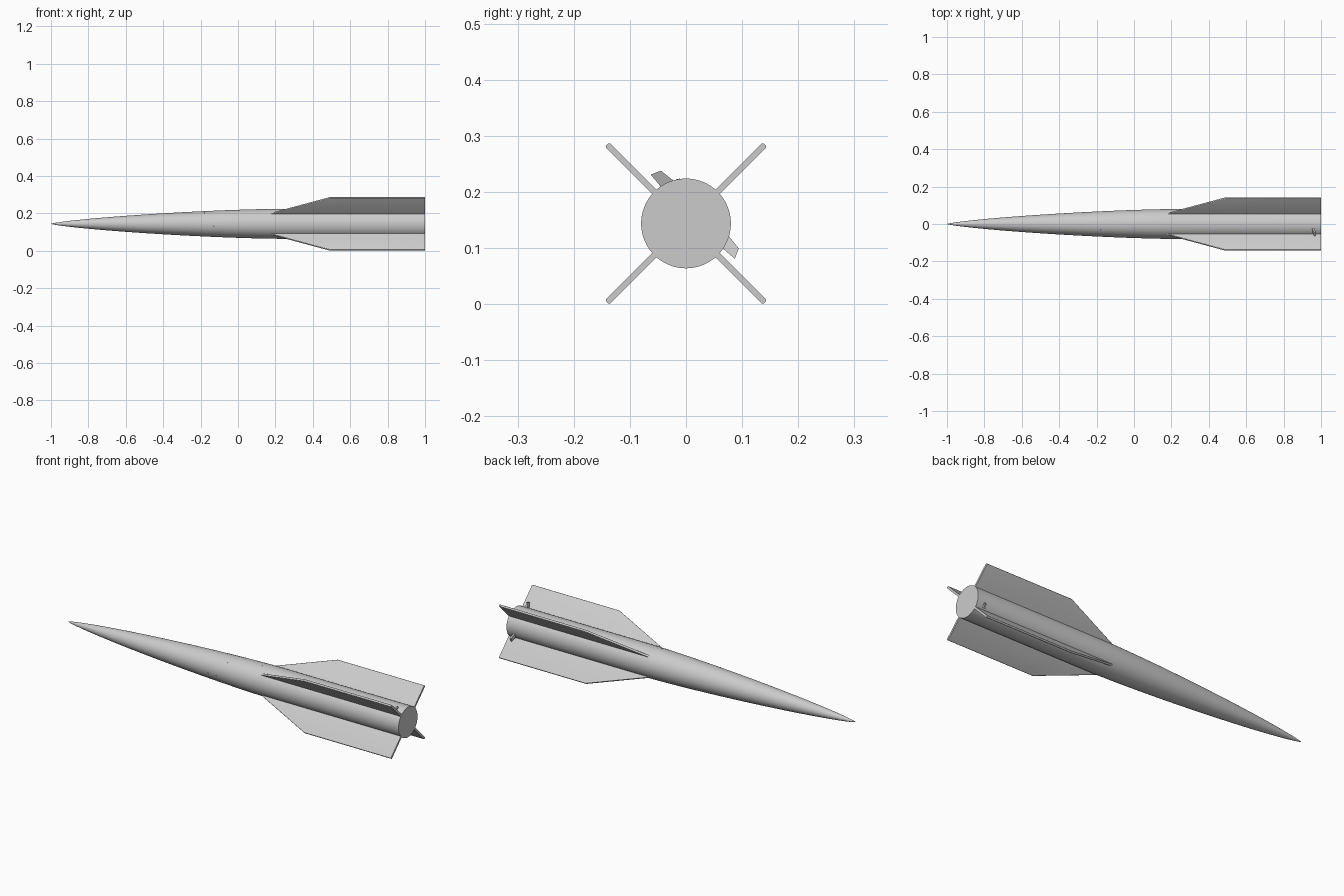
import bpy, bmesh, math
from mathutils import Matrix, Vector

cube = bpy.data.objects.get("Cube")
if cube:
    bpy.data.objects.remove(cube, do_unlink=True)

AXIS_Z = 0.144
RADIUS = 0.08
NOSE_LENGTH = 1.22
SIDES = 64

grey = bpy.data.materials.new("light grey")
grey.use_nodes = True
grey.diffuse_color = (0.6, 0.6, 0.6, 1)
grey.node_tree.nodes["Principled BSDF"].inputs["Base Color"].default_value = (0.6, 0.6, 0.6, 1)


def finish(bm, name, smooth=True):
    bmesh.ops.recalc_face_normals(bm, faces=bm.faces)
    mesh = bpy.data.meshes.new(name)
    bm.to_mesh(mesh)
    bm.free()
    mesh.materials.append(grey)
    obj = bpy.data.objects.new(name, mesh)
    bpy.context.collection.objects.link(obj)
    if smooth:
        bpy.ops.object.select_all(action='DESELECT')
        obj.select_set(True)
        bpy.context.view_layer.objects.active = obj
        bpy.ops.object.shade_smooth_by_angle(angle=math.radians(35))
    return obj


def hull_radius(x):
    """Slender curved nose running into a straight cylinder."""
    t = min(max((x + 1) / NOSE_LENGTH, 0), 1)
    a = math.acos(1 - 2 * t)
    return RADIUS * math.sqrt(max(a - math.sin(2 * a) / 2, 0) / math.pi)


# Fuselage: revolved profile with a flat tail
bm = bmesh.new()
stations = [-1 + NOSE_LENGTH * (i / 40) ** 1.6 for i in range(1, 41)] + [1]
rings = []
for x in stations:
    r = hull_radius(x)
    rings.append([bm.verts.new((x, r * math.cos(k * math.tau / SIDES),
                                AXIS_Z + r * math.sin(k * math.tau / SIDES)))
                  for k in range(SIDES)])
tip = bm.verts.new((-1, 0, AXIS_Z))
for k in range(SIDES):
    n = (k + 1) % SIDES
    bm.faces.new((tip, rings[0][k], rings[0][n]))
    for a, b in zip(rings, rings[1:]):
        bm.faces.new((a[k], b[k], b[n], a[n]))
bm.faces.new(rings[-1])
finish(bm, "fuselage")

# Four tail fins with rounded outer edges
OUTLINE = [(0.14, 0.066), (0.49, 0.199), (1, 0.199), (1, 0.06), (0.14, 0.06)]
THICK = 0.011
for i, name in enumerate(["back_upper_fin", "front_upper_fin", "front_lower_fin", "back_lower_fin"]):
    bm = bmesh.new()
    face = bm.faces.new([bm.verts.new((x, r, -THICK / 2)) for x, r in OUTLINE])
    ext = bmesh.ops.extrude_face_region(bm, geom=[face])
    bmesh.ops.translate(bm, vec=(0, 0, THICK),
                        verts=[v for v in ext["geom"] if isinstance(v, bmesh.types.BMVert)])
    # Round the leading and tip edges only
    edges = [e for e in bm.edges
             if abs(e.verts[0].co.z - e.verts[1].co.z) < 1e-5
             and max(v.co.y for v in e.verts) > 0.19
             and min(v.co.y for v in e.verts) > 0.065]
    bmesh.ops.bevel(bm, geom=edges, offset=0.004, segments=3, profile=0.5, affect='EDGES')
    turn = Matrix.Rotation(math.radians(45 + 90 * i), 4, 'X')
    bmesh.ops.transform(bm, matrix=Matrix.Translation((0, 0, AXIS_Z)) @ turn, verts=bm.verts)
    finish(bm, name)

# Two small swept tail lugs beside opposite fins
for name, angle, side in [("upper_tail_lug", 135, -1), ("lower_tail_lug", -45, 1)]:
    bm = bmesh.new()
    bmesh.ops.create_cube(bm, size=1)
    for v in bm.verts:
        outer, s = v.co.y > 0, v.co.z * 2
        x = (0.967 if outer else 0.956) + v.co.x * 0.009
        radial = (0.102 if outer else 0.07) - (s * 0.004 if outer else 0)
        v.co = (x, radial, side * (0.026 + s * (0.009 if outer else 0.012)))
    turn = Matrix.Rotation(math.radians(angle), 4, 'X')
    bmesh.ops.transform(bm, matrix=Matrix.Translation((0, 0, AXIS_Z)) @ turn, verts=bm.verts)
    finish(bm, name, smooth=False)

# Tiny studs on the hull
STUDS = [(-0.13, 193), (-0.08, 193), (-0.18, 118), (-0.03, 130), (0.15, 100)]
for i, (x, angle) in enumerate(STUDS):
    bm = bmesh.new()
    a = math.radians(angle)
    out = Vector((0, math.cos(a), math.sin(a)))
    place = Matrix.Translation(Vector((x, 0, AXIS_Z)) + out * hull_radius(x))
    bmesh.ops.create_cone(bm, cap_ends=True, segments=8, radius1=0.003, radius2=0.003, depth=0.003,
                          matrix=place @ out.to_track_quat('Z', 'X').to_matrix().to_4x4())
    finish(bm, "hull_stud_%d" % (i + 1), smooth=False)
